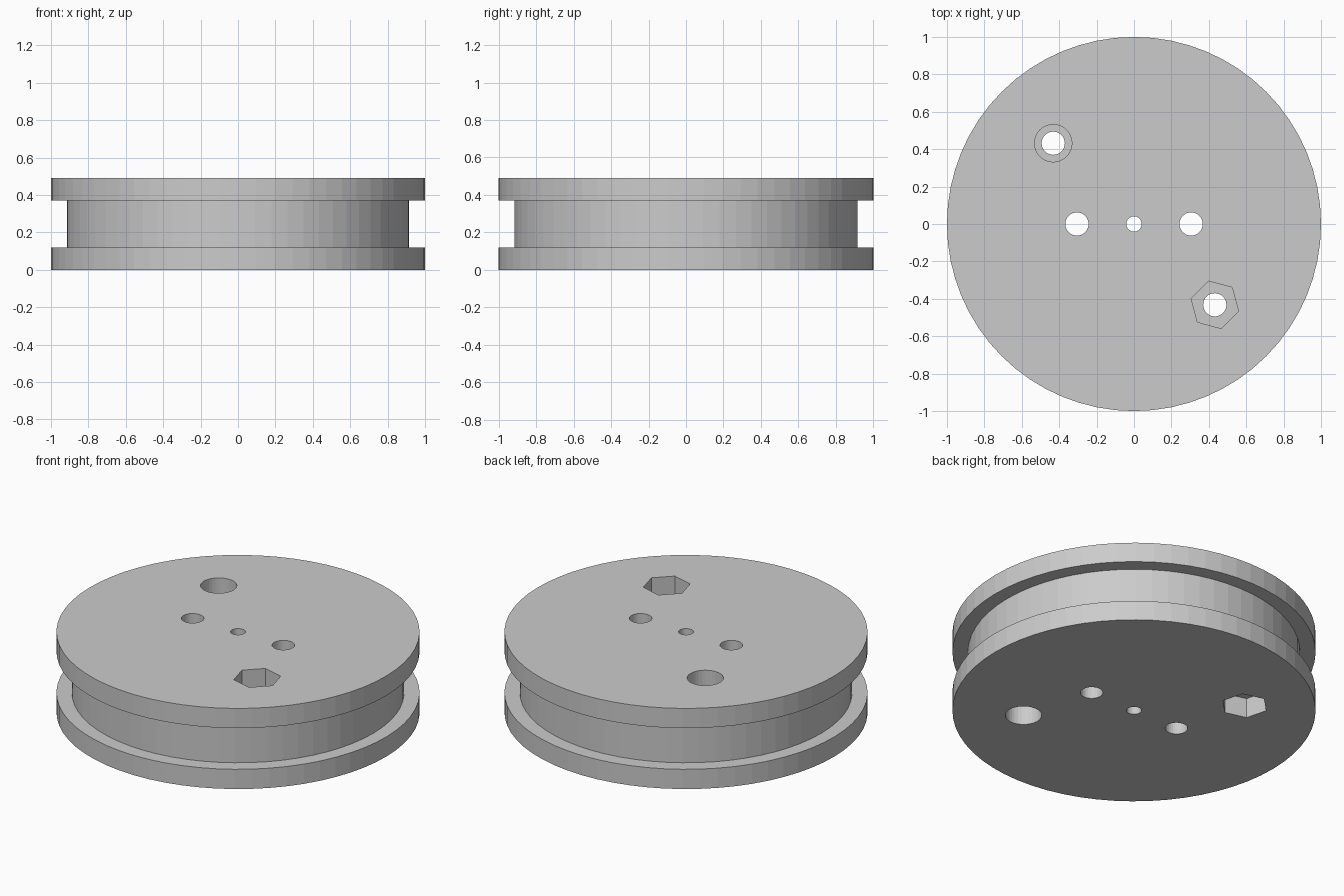
import bpy, bmesh, math
from mathutils import Matrix, Vector

if "Cube" in bpy.data.objects:
    bpy.data.objects.remove(bpy.data.objects["Cube"], do_unlink=True)

HEIGHT = 0.49
FLANGE = 0.12      # thickness of each flange and depth of the recesses
GROOVE_R = 0.915
SIDES = 64
BOLT = 0.432       # bolt hole offset along both axes


def flat_material(name, rgb):
    mat = bpy.data.materials.new(name)
    mat.use_nodes = True
    mat.diffuse_color = (*rgb, 1)
    mat.node_tree.nodes["Principled BSDF"].inputs["Base Color"].default_value = (*rgb, 1)
    return mat


def new_object(name, bm):
    bmesh.ops.recalc_face_normals(bm, faces=bm.faces)
    mesh = bpy.data.meshes.new(name)
    bm.to_mesh(mesh)
    bm.free()
    obj = bpy.data.objects.new(name, mesh)
    bpy.context.collection.objects.link(obj)
    return obj


def lathe(name, profile):
    bm = bmesh.new()
    verts = [bm.verts.new((r, 0, z)) for r, z in profile]
    edges = [bm.edges.new(pair) for pair in zip(verts, verts[1:])]
    bmesh.ops.spin(bm, geom=verts + edges, cent=(0, 0, 0), axis=(0, 0, 1),
                   angle=math.tau, steps=SIDES)
    bmesh.ops.remove_doubles(bm, verts=bm.verts, dist=1e-4)
    # close the two ends
    bmesh.ops.holes_fill(bm, edges=[e for e in bm.edges if e.is_boundary], sides=0)
    return new_object(name, bm)


def drill(body, x, y, radius, z0, z1, sides=32, turn=0):
    bm = bmesh.new()
    place = Matrix.Translation((x, y, (z0 + z1) / 2)) @ Matrix.Rotation(math.radians(turn), 4, "Z")
    bmesh.ops.create_cone(bm, cap_ends=True, segments=sides, radius1=radius,
                          radius2=radius, depth=z1 - z0)
    # put a corner on the local x axis, then place the cutter
    first = max(bm.verts, key=lambda v: v.co.x).co
    align = Matrix.Rotation(-math.atan2(first.y, first.x), 4, "Z")
    bmesh.ops.transform(bm, matrix=place @ align, verts=bm.verts)
    cutter = new_object("cutter", bm)
    cutter.hide_render = True
    mod = body.modifiers.new("hole", "BOOLEAN")
    mod.operation, mod.solver, mod.object = "DIFFERENCE", "EXACT", cutter
    bpy.context.view_layer.objects.active = body
    bpy.ops.object.modifier_apply(modifier=mod.name)
    bpy.data.objects.remove(cutter, do_unlink=True)


# Grooved wheel body
wheel = lathe("pulley_wheel", [
    (1, 0), (1, FLANGE), (GROOVE_R, FLANGE),
    (GROOVE_R, HEIGHT - FLANGE), (1, HEIGHT - FLANGE), (1, HEIGHT)])

# Axle hole and horn holes
for x, radius in ((0, 0.041), (-0.305, 0.062), (0.305, 0.062)):
    drill(wheel, x, 0, radius, -0.1, HEIGHT + 0.1)

# Bolt holes, each with a round recess on one face and a nut recess on the other
top = (HEIGHT - FLANGE, HEIGHT + 0.1)
bottom = (-0.1, FLANGE)
for side, head_end, nut_end in ((-1, top, bottom), (1, bottom, top)):
    x, y = side * BOLT, -side * BOLT
    drill(wheel, x, y, 0.062, -0.1, HEIGHT + 0.1)
    drill(wheel, x, y, 0.1, *head_end)
    drill(wheel, x, y, 0.131, *nut_end, sides=6, turn=45)

wheel.data.materials.clear()
wheel.data.materials.append(flat_material("plain grey", (0.6, 0.6, 0.6)))
for face in wheel.data.polygons:
    face.material_index = 0
    face.use_smooth = False
